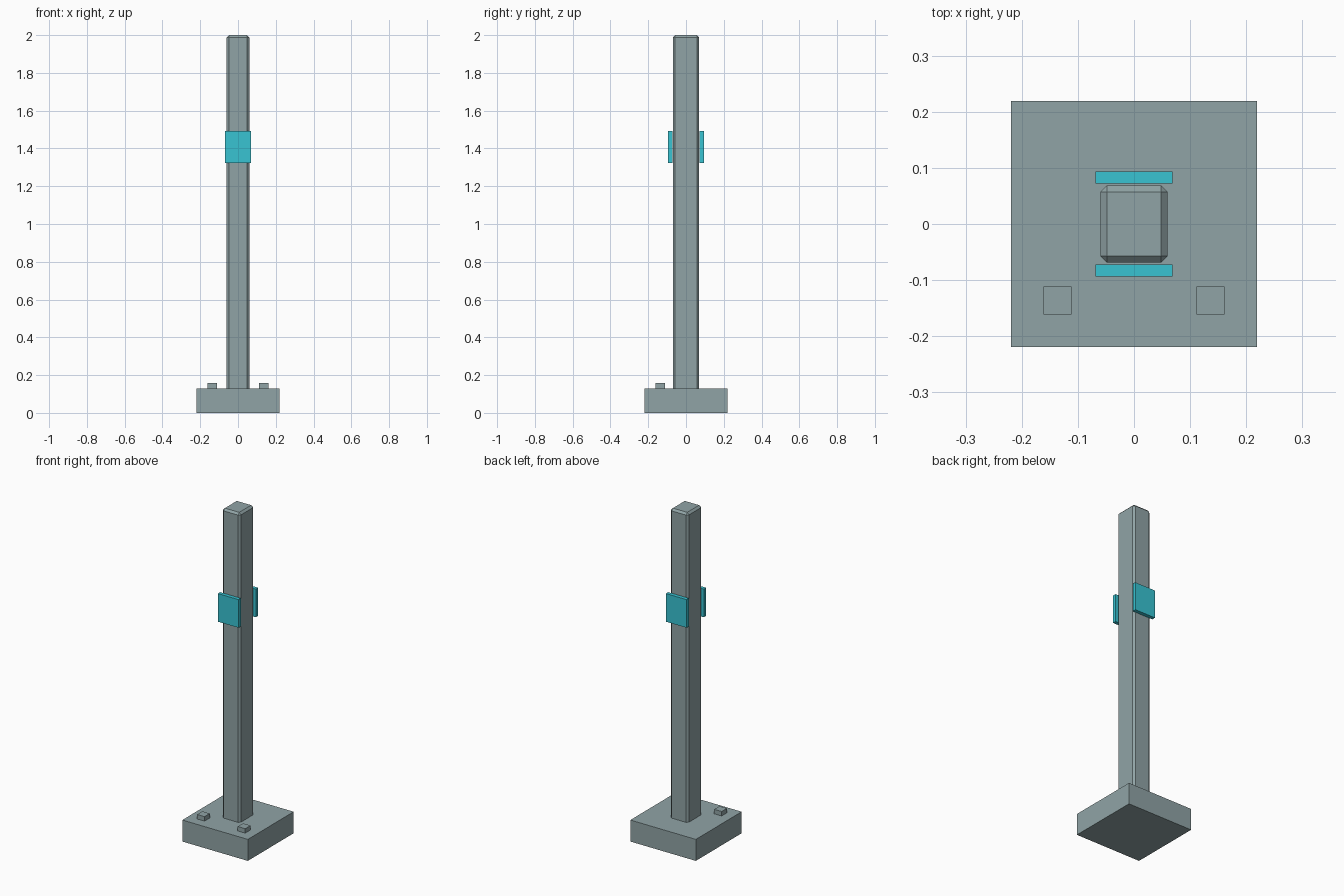
import bpy

if "Cube" in bpy.data.objects:
    bpy.data.objects.remove(bpy.data.objects["Cube"])


def material(name, rgb):
    mat = bpy.data.materials.new(name)
    mat.diffuse_color = (*rgb, 1)
    mat.use_nodes = True
    mat.node_tree.nodes["Principled BSDF"].inputs["Base Color"].default_value = mat.diffuse_color
    return mat


def box(name, x, y, z, color, bevel=0.0):
    """Axis-aligned box from (min, max) ranges, with an optional chamfer."""
    bpy.ops.mesh.primitive_cube_add(
        size=1, location=[(a + b) / 2 for a, b in (x, y, z)])
    obj = bpy.context.object
    obj.name = name
    obj.scale = [b - a for a, b in (x, y, z)]
    bpy.ops.object.transform_apply(location=False, rotation=False, scale=True)
    if bevel:
        mod = obj.modifiers.new("chamfer", 'BEVEL')
        mod.width = bevel
        mod.segments = 1
    obj.data.materials.append(color)
    return obj


slate = material("slate", (0.28, 0.37, 0.38))
teal = material("teal", (0.04, 0.55, 0.65))

# Base block and chamfered post (its lower chamfer is buried in the base)
box("base", (-0.219, 0.219), (-0.219, 0.219), (0, 0.13), slate)
box("post", (-0.06, 0.06), (-0.069, 0.069), (0.10, 2.0), slate, bevel=0.012)

# Two square bolts on the front corners of the base
for side, s in (("left", -1), ("right", 1)):
    cx = s * 0.136
    box(f"bolt_{side}", (cx - 0.025, cx + 0.025), (-0.161, -0.111),
        (0.12, 0.157), slate)

# Teal plates on the front and back of the post
for side, s in (("front", -1), ("back", 1)):
    cy = s * 0.083
    box(f"plate_{side}", (-0.069, 0.069), (cy - 0.011, cy + 0.011),
        (1.322, 1.492), teal)
